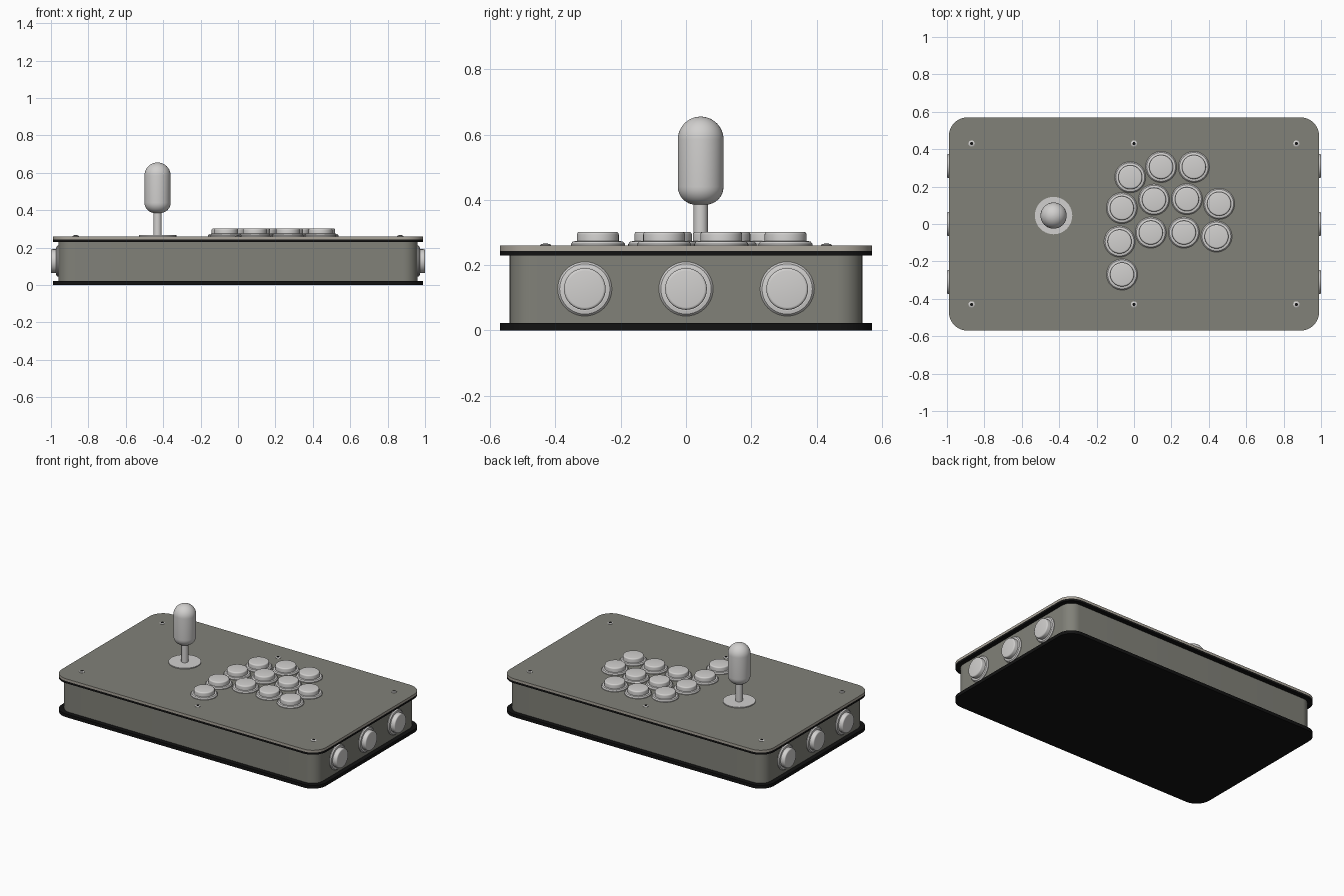
import bpy
import math
from mathutils import Matrix, Vector

old = bpy.data.objects.get("Cube")
if old:
    bpy.data.objects.remove(old, do_unlink=True)


def material(name, colour):
    m = bpy.data.materials.new(name)
    m.use_nodes = True
    m.diffuse_color = (*colour, 1)
    m.node_tree.nodes["Principled BSDF"].inputs["Base Color"].default_value = (*colour, 1)
    return m


GREY = material("warm grey", (0.22, 0.22, 0.19))
EDGE = material("pale edge grey", (0.40, 0.37, 0.32))
BLACK = material("black", (0.006, 0.006, 0.006))
LIGHT = material("light grey", (0.64, 0.63, 0.62))


def make(name, verts, faces, mats):
    mesh = bpy.data.meshes.new(name)
    mesh.from_pydata(verts, [], faces)
    for m in mats:
        mesh.materials.append(m)
    obj = bpy.data.objects.new(name, mesh)
    bpy.context.collection.objects.link(obj)
    bpy.ops.object.select_all(action="DESELECT")
    obj.select_set(True)
    bpy.context.view_layer.objects.active = obj
    bpy.ops.object.shade_smooth_by_angle(angle=math.radians(35))
    return obj


def rounded_slab(name, hx, hy, radius, z0, z1, mats, steps=12):
    """Upright slab with rounded corners; a second material colours its walls."""
    ring = []
    for quarter, (sx, sy) in enumerate([(1, 1), (-1, 1), (-1, -1), (1, -1)]):
        for i in range(steps + 1):
            a = (quarter + i / steps) * math.pi / 2
            ring.append((sx * (hx - radius) + radius * math.cos(a),
                         sy * (hy - radius) + radius * math.sin(a)))
    n = len(ring)
    verts = [(x, y, z) for z in (z0, z1) for x, y in ring]
    faces = [[i, (i + 1) % n, n + (i + 1) % n, n + i] for i in range(n)]
    faces += [list(range(n))[::-1], list(range(n, 2 * n))]
    obj = make(name, verts, faces, mats)
    if len(mats) > 1:
        for p in obj.data.polygons:
            p.material_index = int(abs(p.normal.z) < 0.5)
    return obj


def lathe(name, profile, place, mats, sides=40):
    """Spin (radius, height) points about the local z axis, capping both ends."""
    verts = [place @ Vector((r * math.cos(2 * math.pi * k / sides),
                             r * math.sin(2 * math.pi * k / sides), h))
             for r, h in profile for k in range(sides)]
    faces = []
    for j in range(len(profile) - 1):
        for k in range(sides):
            a, b = j * sides + k, j * sides + (k + 1) % sides
            faces.append([a, b, b + sides, a + sides])
    last = (len(profile) - 1) * sides
    faces += [list(range(sides))[::-1], list(range(last, last + sides))]
    return make(name, verts, faces, mats)


def arc(cx, cz, r, start, end, steps):
    angles = [math.radians(start + (end - start) * i / steps) for i in range(steps + 1)]
    return [(cx + r * math.cos(a), cz + r * math.sin(a)) for a in angles]


# Case
TOP = 0.26
rounded_slab("base_plate", 0.99, 0.57, 0.1, 0, 0.022, [BLACK])
rounded_slab("case_body", 0.96, 0.54, 0.075, 0.022, 0.23, [GREY])
rounded_slab("under_plate", 0.99, 0.57, 0.1, 0.23, 0.244, [BLACK])
rounded_slab("top_plate", 0.99, 0.57, 0.1, 0.244, TOP, [GREY, EDGE])

# Push buttons: a collar with a raised plunger
BUTTON = ([(0.083, -0.005), (0.083, 0.005)] + [(0.077, 0.012), (0.067, 0.014), (0.067, 0.010), (0.064, 0.010)]
          + arc(0.056, 0.034, 0.008, 0, 90, 4))
columns = [
    [(-0.02, 0.25), (-0.065, 0.085), (-0.077, -0.094), (-0.064, -0.27)],
    [(0.145, 0.305), (0.107, 0.13), (0.09, -0.046)],
    [(0.32, 0.305), (0.283, 0.133), (0.267, -0.046)],
    [(0.455, 0.108), (0.441, -0.067)],
]
for c, column in enumerate(columns):
    for r, (x, y) in enumerate(column):
        lathe(f"top_button_{c + 1}_{r + 1}", BUTTON, Matrix.Translation((x, y, TOP)), [LIGHT])

for side, sx in (("left", 1), ("right", -1)):
    turn = Matrix.Rotation(sx * math.pi / 2, 4, "Y")
    for i in range(3):
        place = Matrix.Translation((sx * 0.959, (i - 1) * 0.31, 0.127)) @ turn
        lathe(f"{side}_side_button_{i + 1}", BUTTON, place, [LIGHT])

# Joystick
stick = Matrix.Translation((-0.43, 0.045, 0))
lathe("dust_washer", [(0.1, TOP - 0.002), (0.1, TOP + 0.006)], stick, [LIGHT])
lathe("joystick_shaft", [(0.022, TOP), (0.022, 0.4)], stick, [LIGHT], 24)
grip = arc(0.015, 0.44, 0.055, -90, 0, 8) + arc(0, 0.585, 0.07, 0, 89, 12)
lathe("joystick_grip", grip, stick, [LIGHT])

# Plate screws with dark sockets
for i, x in enumerate((-0.868, 0, 0.868)):
    for j, y in enumerate((-0.43, 0.43)):
        place = Matrix.Translation((x, y, TOP))
        lathe(f"screw_{i + 1}_{j + 1}", [(0.017, -0.002), (0.017, 0.002), (0.012, 0.005)],
              place, [LIGHT], 20)
        lathe(f"screw_socket_{i + 1}_{j + 1}", [(0.009, 0.004), (0.009, 0.006)],
              place, [BLACK], 6)
